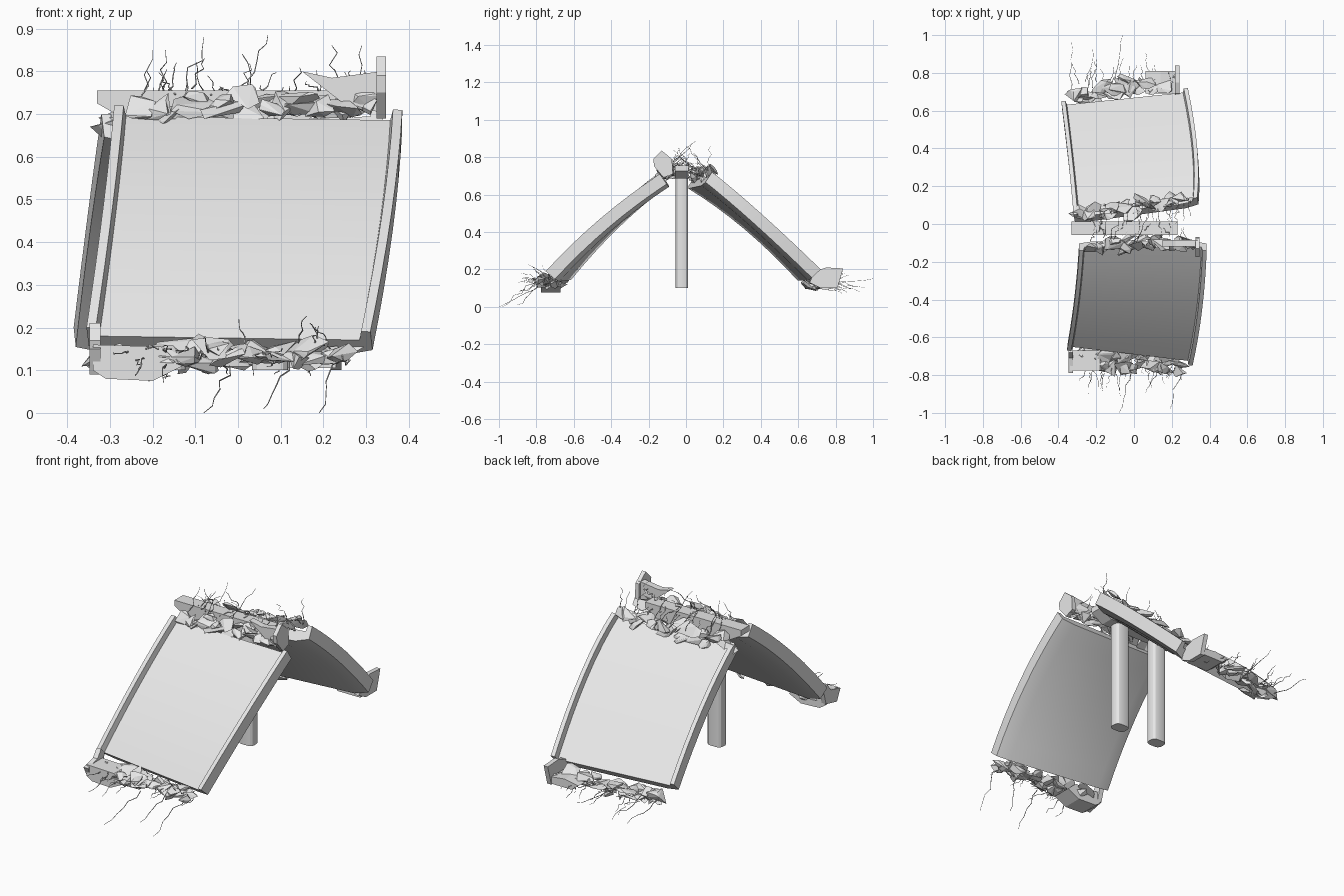
import bpy, bmesh, math, random
from mathutils import Vector, Euler

random.seed(11)
cube = bpy.data.objects.get("Cube")
if cube:
    bpy.data.objects.remove(cube, do_unlink=True)

concrete = bpy.data.materials.new("concrete_grey")
concrete.use_nodes = True
concrete.diffuse_color = (0.8, 0.8, 0.8, 1)
concrete.node_tree.nodes["Principled BSDF"].inputs["Base Color"].default_value = (0.8, 0.8, 0.8, 1)


def finish(bm, name, smooth=False):
    bmesh.ops.recalc_face_normals(bm, faces=bm.faces)
    mesh = bpy.data.meshes.new(name)
    bm.to_mesh(mesh)
    bm.free()
    mesh.materials.append(concrete)
    ob = bpy.data.objects.new(name, mesh)
    bpy.context.collection.objects.link(ob)
    if smooth:
        bpy.ops.object.select_all(action='DESELECT')
        ob.select_set(True)
        bpy.context.view_layer.objects.active = ob
        bpy.ops.object.shade_smooth_by_angle(angle=math.radians(25))
    return ob


def loft(bm, rings):
    """Skin closed rings of points and cap both ends."""
    vs = [[bm.verts.new(p) for p in r] for r in rings]
    n = len(vs[0])
    for a, b in zip(vs, vs[1:]):
        for i in range(n):
            bm.faces.new((a[i], a[(i + 1) % n], b[(i + 1) % n], b[i]))
    bm.faces.new(vs[0])
    bm.faces.new(vs[-1])


def through(a, m, b, t):
    """Quadratic path passing through a, m and b."""
    a, m, b = Vector(a), Vector(m), Vector(b)
    c = 2 * m - (a + b) / 2
    return a * (1 - t) ** 2 + c * 2 * t * (1 - t) + b * t * t


def road_slab(name, left, right):
    """Curved deck with a raised curb along each edge, lower end first."""
    half = [(0.07, -0.085), (0, -0.065), (0, 0), (0.022, 0), (0.028, -0.03)]
    rings = []
    for k in range(9):
        t = k / 8
        l, r = through(*left, t), through(*right, t)
        ahead = through(*left, t + 0.02) + through(*right, t + 0.02) - l - r
        across = (r - l).normalized()
        up = across.cross(ahead).normalized()
        if up.z < 0:
            up = -up
        ring = [l + across * u + up * h for u, h in half]
        ring += [r - across * u + up * h for u, h in reversed(half)]
        rings.append(ring)
    bm = bmesh.new()
    loft(bm, rings)
    return finish(bm, name, True)


road_slab("front_road_slab",
          [(-0.355, -0.67, 0.20), (-0.315, -0.41, 0.49), (-0.29, -0.14, 0.72)],
          [(0.31, -0.75, 0.19), (0.36, -0.46, 0.47), (0.385, -0.14, 0.71)])
road_slab("back_road_slab",
          [(-0.385, 0.65, 0.20), (-0.35, 0.36, 0.48), (-0.32, 0.05, 0.70)],
          [(0.285, 0.72, 0.20), (0.335, 0.40, 0.50), (0.335, 0.14, 0.72)])


def prism(name, outline, axis, lo, hi):
    """Extrude a 2D outline along x or y."""
    bm = bmesh.new()
    place = (lambda p, d: (d, p[0], p[1])) if axis == 'x' else (lambda p, d: (p[0], d, p[1]))
    loft(bm, [[place(p, d) for p in outline] for d in (lo, hi)])
    return finish(bm, name)


# Pier: cap beam with tapered ends on two rounded columns
prism("cap_beam", [(-0.33, 0.755), (0.23, 0.755), (0.23, 0.725), (0.16, 0.685),
                   (-0.26, 0.685), (-0.33, 0.725)], 'y', -0.058, 0.013)
for side, x in (("right", -0.165), ("left", 0.075)):
    bm = bmesh.new()
    bmesh.ops.create_cube(bm, size=1)
    for v in bm.verts:
        v.co = (x + v.co.x * 0.085, -0.022 + v.co.y * 0.066, 0.4 + v.co.z * 0.6)
    uprights = [e for e in bm.edges if abs(e.verts[0].co.z - e.verts[1].co.z) > 0.1]
    bmesh.ops.bevel(bm, geom=uprights, offset=0.024, segments=3, profile=0.5, affect='EDGES')
    finish(bm, side + "_column", True)


def shard(bm, centre, size, tilt):
    """Irregular angular lump of broken concrete."""
    rot = Euler((tilt + random.uniform(-.5, .5), random.uniform(-.4, .4), random.uniform(-.6, .6)))
    verts = []
    for _ in range(9):
        p = Vector([random.uniform(-1, 1) for _ in range(3)]).normalized()
        p = Vector([c * s for c, s in zip(p, size)])
        p.rotate(rot)
        verts.append(bm.verts.new(Vector(centre) + p))
    out = bmesh.ops.convex_hull(bm, input=verts)
    loose = set(out["geom_interior"]) | set(out["geom_unused"])
    bmesh.ops.delete(bm, geom=[g for g in loose if isinstance(g, bmesh.types.BMVert)], context='VERTS')


def rubble(name, start, end, spread, count, tilt):
    """Strip of shards scattered between two points."""
    bm = bmesh.new()
    a, b = Vector(start), Vector(end)
    for i in range(count):
        off = Vector([random.uniform(-s, s) for s in spread])
        size = (random.uniform(.035, .085), random.uniform(.025, .055), random.uniform(.012, .028))
        shard(bm, a.lerp(b, i / (count - 1)) + off, size, tilt)
    return finish(bm, name)


rubble("front_lower_rubble", (-0.27, -0.70, 0.125), (0.24, -0.75, 0.145), (0.02, 0.045, 0.02), 34, 0.3)
rubble("front_upper_rubble", (-0.22, -0.12, 0.715), (0.29, -0.09, 0.725), (0.02, 0.025, 0.02), 24, 0.7)
rubble("back_lower_rubble", (-0.31, 0.68, 0.12), (0.19, 0.76, 0.14), (0.02, 0.035, 0.02), 30, -0.3)
rubble("back_upper_rubble", (-0.27, 0.06, 0.69), (0.27, 0.12, 0.705), (0.02, 0.025, 0.025), 24, -0.7)

# Broken deck corners that keep a stub of curb
prism("front_upper_curb_stub", [(-0.17, 0.75), (-0.12, 0.69), (-0.07, 0.71), (-0.075, 0.79),
                                (-0.13, 0.835), (-0.175, 0.79)], 'x', 0.325, 0.347)
prism("front_upper_deck_stub", [(0.15, 0.80), (0.22, 0.785), (0.335, 0.80), (0.345, 0.70),
                                (0.24, 0.73)], 'y', -0.12, -0.085)
prism("back_lower_curb_stub", [(0.69, 0.19), (0.66, 0.13), (0.72, 0.10), (0.81, 0.10),
                               (0.84, 0.205), (0.75, 0.21)], 'x', 0.218, 0.242)
prism("back_lower_deck_stub", [(0.06, 0.135), (0.14, 0.15), (0.23, 0.14), (0.23, 0.105),
                               (0.10, 0.105)], 'y', 0.69, 0.81)
prism("front_lower_curb_stub", [(-0.79, 0.15), (-0.76, 0.09), (-0.67, 0.11), (-0.65, 0.18),
                                (-0.68, 0.21), (-0.71, 0.17)], 'x', -0.348, -0.322)
prism("front_lower_deck_stub", [(-0.34, 0.16), (-0.18, 0.155), (-0.13, 0.11), (-0.20, 0.075),
                                (-0.31, 0.08), (-0.34, 0.10)], 'y', -0.775, -0.67)


def rebar(bm, start, end, wobble=0.012, radius=0.0022):
    """Thin crooked rod."""
    a, b = Vector(start), Vector(end)
    d = (b - a).normalized()
    u = d.orthogonal().normalized()
    v = d.cross(u)
    rings = []
    for k in range(7):
        t = k / 6
        c = a.lerp(b, t)
        if 0 < k < 6:
            c += u * random.uniform(-wobble, wobble) + v * random.uniform(-wobble, wobble)
        r = radius * (1 - 0.6 * t)
        rings.append([c + u * r * i + v * r * j for i, j in ((1, 0), (0, 1), (-1, 0), (0, -1))])
    loft(bm, rings)


def rebar_group(name, long_rods, xs, root, reach, count):
    """A few long rods plus short random ones along a broken edge."""
    bm = bmesh.new()
    for s, e in long_rods:
        rebar(bm, s, e)
    for i in range(count):
        x = xs[0] + (xs[1] - xs[0]) * (i + random.random()) / count
        s = Vector((x, root[0] + random.uniform(-.04, .04), root[1] + random.uniform(-.02, .02)))
        e = s + Vector((random.uniform(-.04, .04), reach[0] * random.uniform(.3, 1),
                        reach[1] + random.uniform(-.05, .05)))
        rebar(bm, s, e, 0.008)
    return finish(bm, name)


rebar_group("front_lower_rebar",
            [((-0.02, -0.78, 0.11), (-0.08, -1.0, 0.0)), ((0.12, -0.78, 0.12), (0.06, -0.90, 0.01)),
             ((0.24, -0.78, 0.15), (0.19, -0.98, 0.0)), ((-0.22, -0.75, 0.12), (-0.24, -0.90, 0.09)),
             ((-0.17, -0.75, 0.12), (-0.17, -0.89, 0.08))],
            (-0.28, 0.27), (-0.76, 0.14), (-0.14, 0.03), 20)
rebar_group("back_lower_rebar",
            [((-0.33, 0.70, 0.13), (-0.33, 0.96, 0.10)), ((-0.24, 0.72, 0.13), (-0.22, 0.93, 0.08)),
             ((-0.10, 0.75, 0.13), (-0.06, 1.0, 0.15)), ((-0.22, 0.72, 0.13), (-0.20, 0.87, 0.17)),
             ((0.08, 0.78, 0.13), (0.06, 0.91, 0.11))],
            (-0.32, 0.22), (0.74, 0.13), (0.14, 0.0), 16)
rebar_group("front_upper_rebar",
            [((-0.23, -0.09, 0.73), (-0.20, -0.03, 0.85)), ((-0.13, -0.08, 0.73), (-0.08, 0.03, 0.88)),
             ((0.02, -0.08, 0.75), (0.07, 0.05, 0.885))],
            (-0.22, 0.29), (-0.08, 0.74), (0.12, 0.04), 16)
rebar_group("back_upper_rebar",
            [((-0.18, 0.06, 0.71), (-0.17, -0.04, 0.85)), ((0.04, 0.08, 0.71), (0.01, -0.07, 0.84)),
             ((0.24, 0.10, 0.73), (0.22, 0.0, 0.86)), ((0.30, 0.11, 0.73), (0.29, 0.13, 0.86))],
            (-0.25, 0.30), (0.09, 0.71), (-0.14, 0.05), 18)
